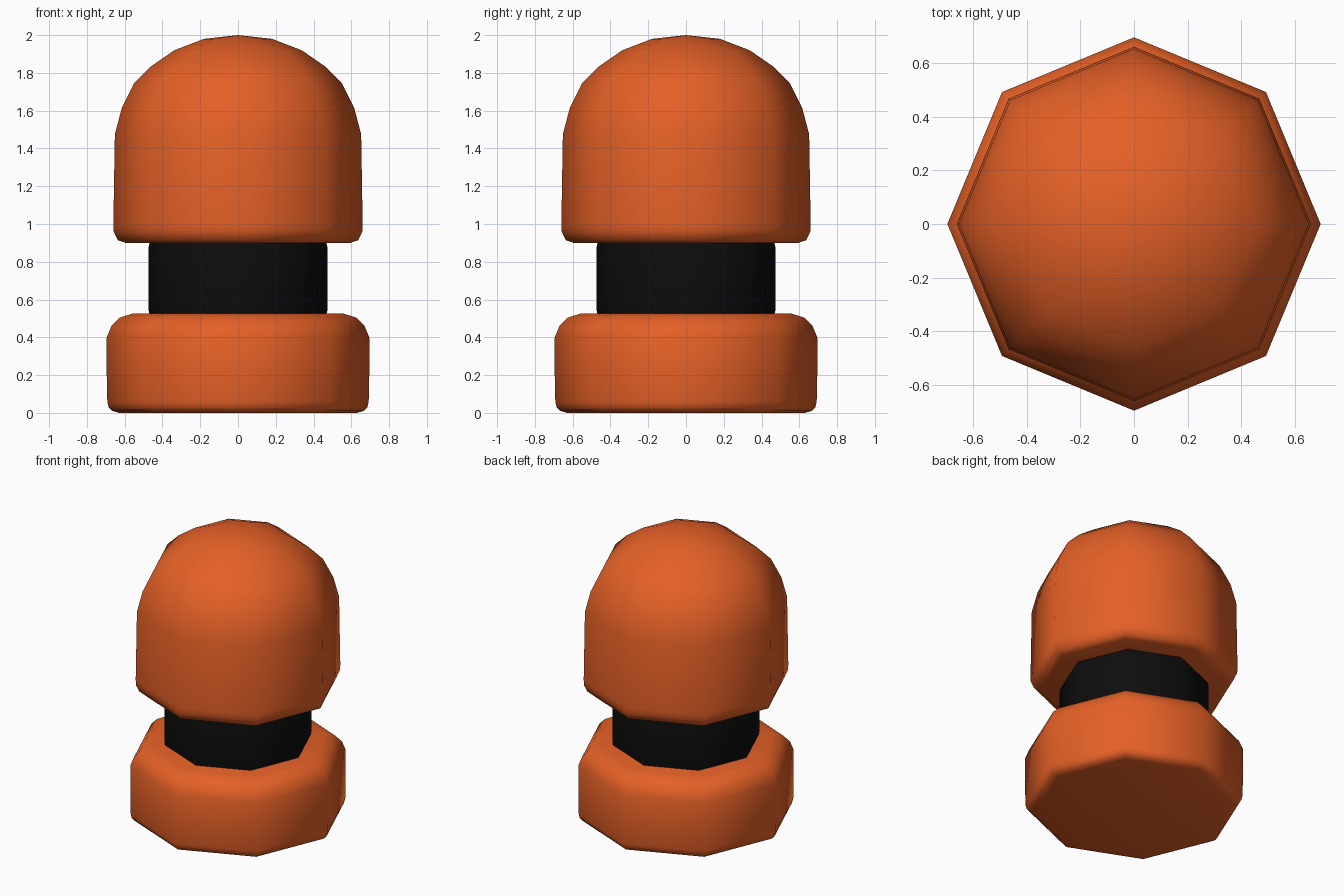
import bpy, bmesh, math

if "Cube" in bpy.data.objects:
    bpy.data.objects.remove(bpy.data.objects["Cube"])

SIDES = 8


def material(name, rgb):
    m = bpy.data.materials.new(name)
    m.diffuse_color = (*rgb, 1.0)
    m.use_nodes = True
    m.node_tree.nodes["Principled BSDF"].inputs["Base Color"].default_value = m.diffuse_color
    return m


def lathe(name, profile, mat):
    """Turn an (r, z) profile, bottom to top, into a closed eight-sided part."""
    bm = bmesh.new()
    rings = []
    for r, z in profile:
        if r == 0:
            rings.append([bm.verts.new((0, 0, z))] * SIDES)
        else:
            rings.append([bm.verts.new((r * math.cos(math.tau * i / SIDES),
                                        r * math.sin(math.tau * i / SIDES), z))
                          for i in range(SIDES)])
    for a, b in zip(rings, rings[1:]):
        for i in range(SIDES):
            j = (i + 1) % SIDES
            bm.faces.new(list(dict.fromkeys((a[i], a[j], b[j], b[i]))))
    bm.faces.new(rings[0][::-1])
    if profile[-1][0] > 0:
        bm.faces.new(rings[-1])
    bmesh.ops.recalc_face_normals(bm, faces=bm.faces)
    mesh = bpy.data.meshes.new(name)
    bm.to_mesh(mesh)
    bm.free()
    mesh.materials.append(mat)
    ob = bpy.data.objects.new(name, mesh)
    bpy.context.collection.objects.link(ob)
    bpy.ops.object.select_all(action='DESELECT')
    ob.select_set(True)
    bpy.context.view_layer.objects.active = ob
    bpy.ops.object.shade_smooth_by_angle(angle=math.radians(60))
    return ob


orange = material("orange", (0.78, 0.117, 0.02))
black = material("black", (0.004, 0.004, 0.004))

# Rounded foot
lathe("base", [(0.63, 0), (0.665, 0.01), (0.685, 0.03), (0.692, 0.06), (0.695, 0.20),
               (0.695, 0.40), (0.67, 0.46), (0.625, 0.505), (0.56, 0.525)], orange)

# Dark neck, running slightly into both orange parts
lathe("neck", [(0.465, 0.51), (0.475, 0.55), (0.475, 0.87), (0.465, 0.91)], black)

# Domed cap
lathe("dome", [(0.595, 0.90), (0.637, 0.915), (0.658, 0.96), (0.66, 1.00), (0.652, 1.475),
               (0.615, 1.615), (0.547, 1.75), (0.46, 1.835), (0.337, 1.92),
               (0.18, 1.98), (0, 2.0)], orange)
